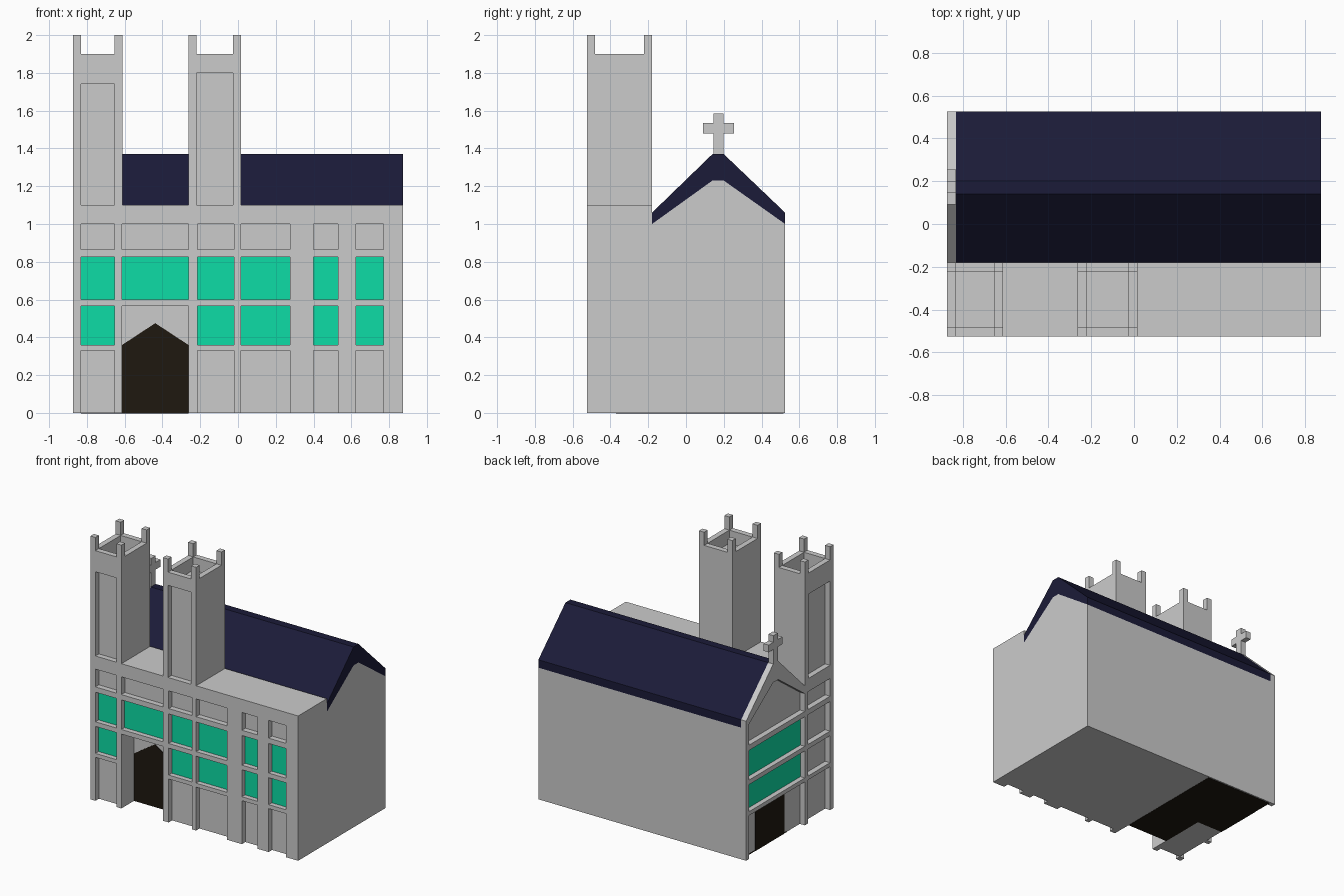
import bpy, bmesh

if "Cube" in bpy.data.objects:
    bpy.data.objects.remove(bpy.data.objects["Cube"])

X, Y, D = 0.873, 0.525, 0.042          # half width, half depth, frame depth
XI, YI = -X + D, -Y + D                # recessed left and front wall planes
YB = -0.18                             # back of the front block


def material(name, col):
    m = bpy.data.materials.new(name)
    m.diffuse_color = (*col, 1)
    m.use_nodes = True
    m.node_tree.nodes["Principled BSDF"].inputs["Base Color"].default_value = m.diffuse_color
    return m


navy = material("navy", (0.011, 0.011, 0.04))
green = material("green", (0.004, 0.72, 0.38))
brown = material("dark_brown", (0.013, 0.009, 0.005))


def finish(name, bm, mat):
    bmesh.ops.recalc_face_normals(bm, faces=bm.faces)
    me = bpy.data.meshes.new(name)
    bm.to_mesh(me)
    bm.free()
    ob = bpy.data.objects.new(name, me)
    bpy.context.collection.objects.link(ob)
    if mat:
        me.materials.append(mat)
    return ob


def boxes(name, items, mat=None):
    """One object from boxes given as (x0, x1, y0, y1, z0, z1)."""
    bm = bmesh.new()
    for x0, x1, y0, y1, z0, z1 in items:
        vs = bmesh.ops.create_cube(bm, size=1)["verts"]
        for v in vs:
            v.co.x = x1 if v.co.x > 0 else x0
            v.co.y = y1 if v.co.y > 0 else y0
            v.co.z = z1 if v.co.z > 0 else z0
    return finish(name, bm, mat)


def prism(name, pts, axis, a, b, mat=None):
    """Extrude a (u, z) outline along x or y from a to b."""
    bm = bmesh.new()
    place = (lambda u, z, t: (t, u, z)) if axis == "x" else (lambda u, z, t: (u, t, z))
    f = bm.faces.new([bm.verts.new(place(u, z, a)) for u, z in pts])
    ext = bmesh.ops.extrude_face_region(bm, geom=[f])["geom"]
    for v in ext:
        if isinstance(v, bmesh.types.BMVert):
            v.co["xy".index(axis)] = b
    return finish(name, bm, mat)


# Front bays, storeys and bars between them
bays = [(XI, -0.655), (-0.613, -0.263), (-0.215, -0.02), (0.015, 0.275), (0.4, 0.53), (0.625, 0.77)]
bars = [(0.33, 0.36), (0.565, 0.6), (0.825, 0.865), (1.0, 1.1)]
door0, door1 = bays[1]
YD = -0.37

# Main walls with a deep porch recess
boxes("front_block", [
    (XI, door0, YI, YB, 0, 1.1),
    (door1, X, YI, YB, 0, 1.1),
    (door0, door1, YI, YB, bars[1][0], 1.1),
    (door0, door1, YD, YB, 0, bars[1][0])])
under = [(YB, 1.0), (0.14, 1.23), (0.2, 1.23), (Y, 1.0)]
over = [(Y, 1.06), (0.2, 1.37), (0.14, 1.37), (YB, 1.06)]
prism("nave", [(YB, 0)] + under + [(Y, 0)], "x", XI, X)

# Roof and gable trim share one profile
prism("roof", under + over, "x", XI, X, navy)
prism("gable_trim", under + over, "x", -X, XI)

# Front frame: columns and bars
edges = [-X] + [e for bay in bays for e in bay] + [X]
cols = list(zip(edges[0::2], edges[1::2]))
front = [(a, b, -Y, YI, 0, 1.1) for a, b in cols]
for i, (z0, z1) in enumerate(bars):
    spans = [(-X, door0), (door1, X)] if i == 0 else [(-X, X)]
    front += [(a, b, -Y, YI, z0, z1) for a, b in spans]
boxes("front_frame", front)

# Left frame: columns and bars
left = [(-X, XI, -Y, YI, 0, 1.1), (-X, XI, -0.215, YB, 0, 1.1), (-X, XI, 0.49, Y, 0, 1.02)]
left += [(-X, XI, -Y, YB if z0 > 0.9 else Y, z0, z1) for z0, z1 in bars]
boxes("left_frame", left)

# Windows
rows = [(0.36, 0.565), (0.6, 0.825)]
boxes("front_windows", [(a, b, YI - 0.004, YI, z0, z1)
                        for i, (a, b) in enumerate(bays)
                        for j, (z0, z1) in enumerate(rows) if (i, j) != (1, 0)], green)
boxes("left_windows", [(XI - 0.004, XI, YB, 0.49, z0, z1) for z0, z1 in rows], green)

# Doors and dark floor
mid = (door0 + door1) / 2
prism("front_door", [(door0, 0), (door1, 0), (door1, 0.36), (mid, 0.475), (door0, 0.36)],
      "y", YD - 0.004, YD, brown)
boxes("left_door", [(XI - 0.004, XI, 0.01, 0.36, 0, 0.33)], brown)
boxes("porch_floor", [(XI, door1, -0.02, Y - 0.01, -0.002, 0.008),
                      (door0, door1, YD, -0.02, -0.002, 0.008)], brown)


# Towers with recessed panels, hollow tops and corner posts
def tower(name, x0, x1, panel_top, left_panel):
    w, top, floor = D, 1.9, 1.74
    core_x = x0 + w if left_panel else x0
    parts = [(core_x, x1, YI, YB, 1.1, floor)]
    for a, b in ((x0, x0 + w), (x1 - w, x1)):
        parts.append((a, b, -Y, YI, 1.1, top))          # front strips
        parts.append((a, b, -Y, YB, panel_top, top))    # side walls
        for c, d in ((-Y, YI), (YB - w, YB)):
            parts.append((a, b, c, d, top, 2.0))        # corner posts
    for c, d in ((-Y, YI), (YB - w, YB)):
        parts.append((x0, x1, c, d, panel_top, top))    # front and back walls
    if left_panel:
        parts.append((x0, core_x, YB - w, YB, 1.1, top))
    if panel_top > floor:
        parts.append((x0, x1, YI, YB, floor, panel_top))
    boxes(name, parts)


tower("left_tower", -X, -0.612, 1.74, True)
tower("right_tower", -0.263, 0.016, 1.8, False)

# Cross on the gable
boxes("gable_cross", [(-X, XI, 0.145, 0.198, 1.36, 1.585),
                      (-X, XI, 0.09, 0.255, 1.48, 1.535)])
